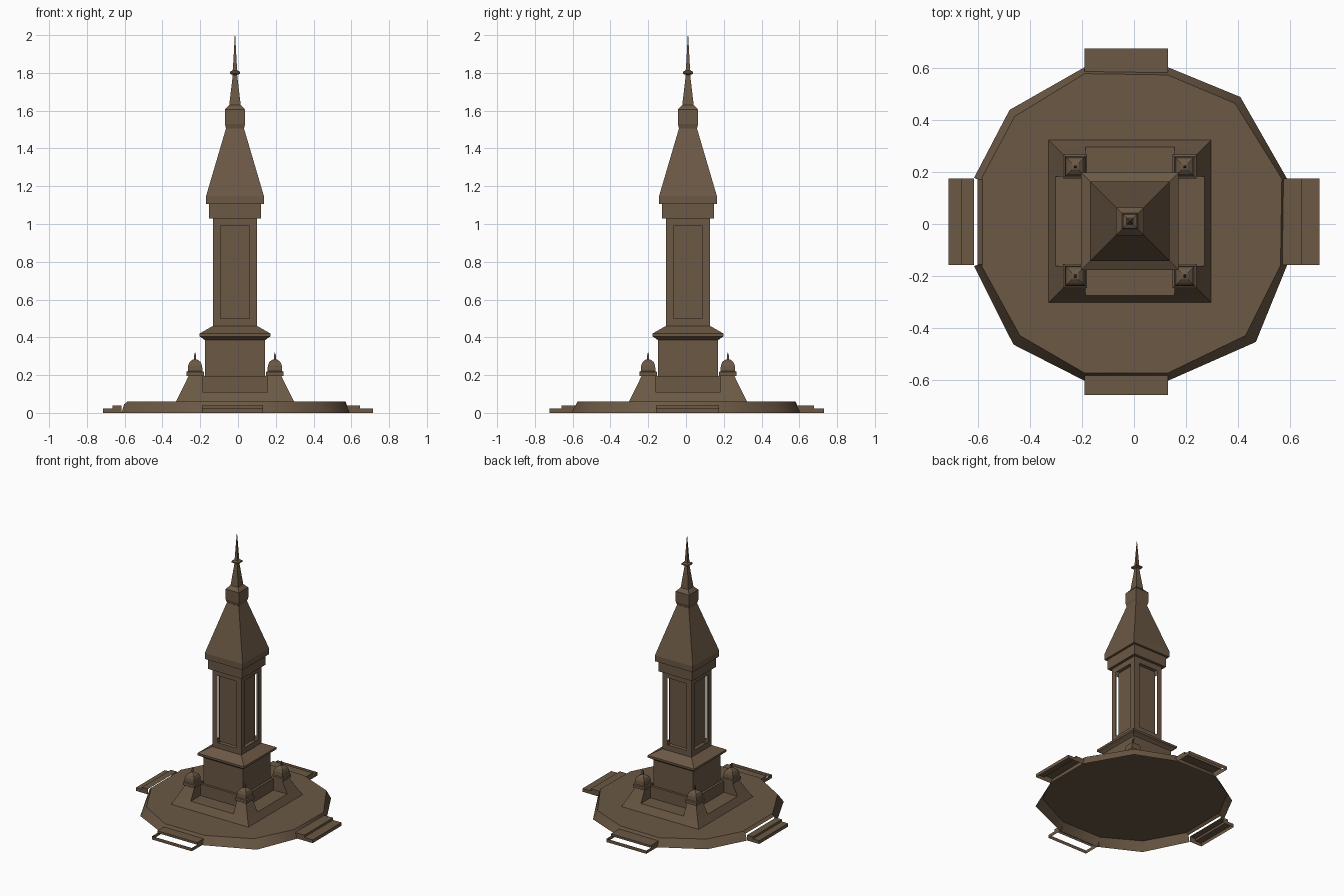
import bpy, bmesh, math
from mathutils import Vector

cube = bpy.data.objects.get("Cube")
if cube:
    bpy.data.objects.remove(cube)

CX, CY = -0.016, 0.0105   # axis of the tower

stone = bpy.data.materials.new("brown stone")
stone.use_nodes = True
colour = (0.147, 0.098, 0.059, 1)
stone.diffuse_color = colour
stone.node_tree.nodes["Principled BSDF"].inputs["Base Color"].default_value = colour


def finish(name, bm, normals=True):
    if normals:
        bmesh.ops.recalc_face_normals(bm, faces=bm.faces)
    mesh = bpy.data.meshes.new(name)
    bm.to_mesh(mesh)
    bm.free()
    mesh.materials.append(stone)
    obj = bpy.data.objects.new(name, mesh)
    bpy.context.collection.objects.link(obj)
    return obj


def loft(name, rings, bottom=True):
    """Solid, or shell without a bottom, through rings that have equal point counts."""
    bm = bmesh.new()
    loops = [[bm.verts.new(p) for p in ring] for ring in rings]
    for low, high in zip(loops, loops[1:]):
        for i in range(len(low)):
            j = (i + 1) % len(low)
            bm.faces.new((low[i], low[j], high[j], high[i]))
    if bottom:
        bm.faces.new(loops[0][::-1])
    bm.faces.new(loops[-1])
    return finish(name, bm)


def rect(x0, x1, y0, y1, z):
    return [(x0, y0, z), (x1, y0, z), (x1, y1, z), (x0, y1, z)]


def tower(name, profile, x=CX, y=CY):
    """Square solid from (half width, height) pairs."""
    return loft(name, [rect(x - h, x + h, y - h, y + h, z) for h, z in profile])


# Irregular twelve-sided platform: an open shell with sloping sides,
# raised to a short lip behind the right stairs
outer = [(-.19, .605), (.13, .605), (.41, .49), (.59, .175), (.59, -.16), (.47, -.455),
         (.13, -.605), (-.19, -.605), (-.465, -.465), (-.617, -.163), (-.603, -.157),
         (-.603, .172), (-.617, .178), (-.48, .44)]
inner = [(-.19, .58), (.13, .575), (.39, .465), (.57, .175), (.565, -.16), (.43, -.43),
         (.13, -.575), (-.19, -.575), (-.44, -.43), (-.587, -.163), (-.585, -.157),
         (-.585, .172), (-.587, .178), (-.46, .415)]
platform = loft("platform", [[(x, y, 0.045 if x == -.603 else 0) for x, y in outer],
                             [(x, y, 0.06) for x, y in inner]], bottom=False)
bpy.context.view_layer.objects.active = platform
platform.select_set(True)
bpy.ops.object.shade_smooth_by_angle(angle=math.radians(38))
platform.select_set(False)


# Hollow two-step stairs, some with the lower tread open
def stairs(name, direction, start, middle, end, a, b, tread):
    out = Vector(direction)
    side = Vector((abs(out.y), abs(out.x), 0))
    low, high = 0.024, 0.04
    bm = bmesh.new()

    def quad(*pts):
        bm.faces.new([bm.verts.new(out * d + side * s + Vector((0, 0, z))) for d, s, z in pts])

    quad((start, a, high), (middle, a, high), (middle, b, high), (start, b, high))
    quad((middle, a, low), (middle, a, high), (middle, b, high), (middle, b, low))
    quad((end, a, 0), (end, a, low), (end, b, low), (end, b, 0))
    if tread:
        quad((middle, a, low), (end, a, low), (end, b, low), (middle, b, low))
    for s in (a, b):
        quad((start, s, 0), (middle, s, 0), (middle, s, high), (start, s, high))
        quad((middle, s, 0), (end, s, 0), (end, s, low), (middle, s, low))
    bmesh.ops.remove_doubles(bm, verts=bm.verts, dist=0.0001)
    finish(name, bm)


stairs("left_stairs", (1, 0, 0), .57, .647, .715, -.158, .175, True)
stairs("right_stairs", (-1, 0, 0), .617, .665, .715, -.158, .175, True)
stairs("back_stairs", (0, 1, 0), .585, .677, .73, -.19, .132, False)
stairs("front_stairs", (0, -1, 0), .585, .66, .722, -.19, .132, False)

# Sloping plinth and the stepped pedestal that stands on it
tower("plinth", [(.313, .06), (.287, .11)])
tower("pedestal_base", [(.177, .11), (.177, .195)])
tower("pedestal_block", [(.16, .195), (.16, .395)])
tower("pedestal_cornice", [(.16, .385), (.172, .395), (.188, .405), (.188, .42), (.118, .46)])

# Corner buttresses, each with a small pinnacle
for sx, side in ((1, "left"), (-1, "right")):
    for sy, end in ((1, "back"), (-1, "front")):
        rings = []
        for reach, z in ((.287, .11), (.245, .197)):
            xs = sorted((CX + sx * .172, CX + sx * reach))
            ys = sorted((CY + sy * .172, CY + sy * reach))
            rings.append(rect(*xs, *ys, z))
        loft(f"{end}_{side}_buttress", rings)
        tower(f"{end}_{side}_pinnacle",
              [(.046, .195), (.046, .217), (.039, .221), (.037, .25),
               (.029, .27), (.014, .281), (.005, .284), (.005, .305), (.001, .32)],
              CX + sx * .211, CY + sy * .211)

# Shaft: each side is an open frame with a panel set back behind it
shaft = tower("shaft", [(.117, .46), (.117, 1.03)])
bm = bmesh.new()
bm.from_mesh(shaft.data)
sides = [f for f in bm.faces if abs(f.normal.z) < 0.5]
bmesh.ops.inset_individual(bm, faces=sides, thickness=0.041, use_even_offset=True)
panels = bmesh.new()
for f in sides:
    panels.faces.new([panels.verts.new(v.co - f.normal * 0.022) for v in f.verts])
bmesh.ops.delete(bm, geom=sides, context='FACES')
bm.to_mesh(shaft.data)
bm.free()
finish("shaft_panels", panels, normals=False)

# Capital, roof, cap and spire
tower("capital", [(.137, 1.03), (.137, 1.107)])
tower("roof", [(.153, 1.105), (.153, 1.148), (.048, 1.505)])
tower("roof_cap", [(.046, 1.5), (.054, 1.53), (.054, 1.605), (.031, 1.63)])
tower("spire", [(.031, 1.625), (.012, 1.785), (.014, 1.79), (.027, 1.796), (.027, 1.806),
                (.013, 1.813), (.011, 1.82), (.001, 2.0)])
